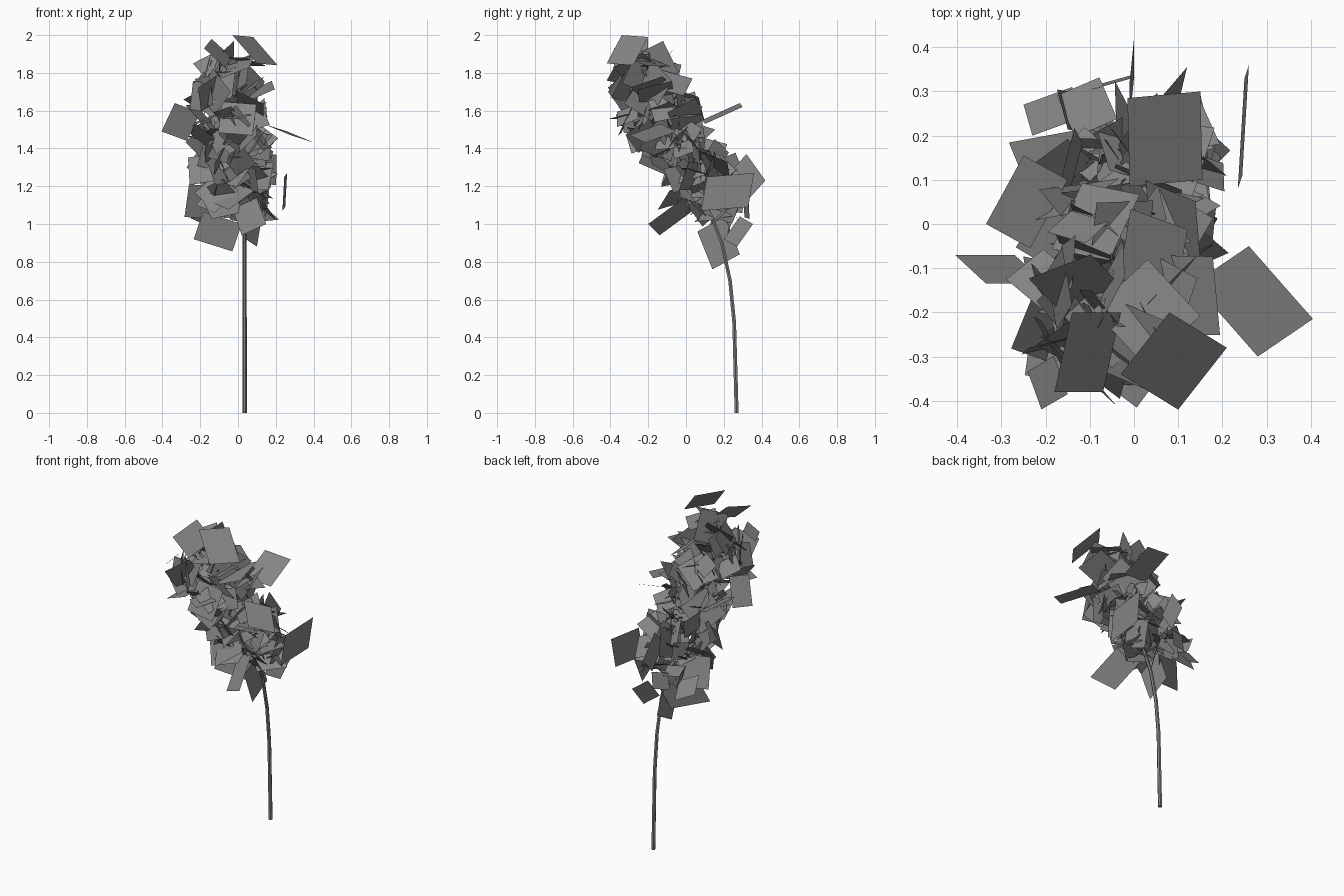
import bpy, bmesh, math, random
from mathutils import Vector, Matrix

if "Cube" in bpy.data.objects:
    bpy.data.objects.remove(bpy.data.objects["Cube"])

rng = random.Random(5)
grey = bpy.data.materials.new("dark_grey")
grey.diffuse_color = (.24, .24, .24, 1)
grey.use_nodes = True
grey.node_tree.nodes["Principled BSDF"].inputs["Base Color"].default_value = grey.diffuse_color


def tube(name, paths, radius):
    """Low-sided tube along one or more polylines of (x, y, z, taper)."""
    cu = bpy.data.curves.new(name, 'CURVE')
    cu.dimensions = '3D'
    cu.bevel_depth = radius
    cu.bevel_resolution = 1
    cu.use_fill_caps = True
    for pts in paths:
        sp = cu.splines.new('POLY')
        sp.points.add(len(pts) - 1)
        for p, (x, y, z, t) in zip(sp.points, pts):
            p.co = (x, y, z, 1)
            p.radius = t
        sp.use_smooth = False
    cu.materials.append(grey)
    ob = bpy.data.objects.new(name, cu)
    bpy.context.collection.objects.link(ob)


def card_object(name, cards):
    """One mesh holding loose four-cornered leaf cards."""
    bm = bmesh.new()
    for quad in cards:
        bm.faces.new([bm.verts.new(v) for v in quad])
    me = bpy.data.meshes.new(name)
    bm.to_mesh(me)
    bm.free()
    me.materials.append(grey)
    ob = bpy.data.objects.new(name, me)
    bpy.context.collection.objects.link(ob)


# Leaning trunk
trunk = [(.035, .268, 0, 1), (.035, .255, .48, .95), (.035, .233, .70, .9),
         (.035, .19, .90, .85), (.03, .12, 1.08, .8), (.02, .03, 1.3, .7),
         (-.01, -.1, 1.53, .6), (-.05, -.2, 1.73, .5), (-.08, -.25, 1.87, .4)]
tube("trunk", [trunk], .012)


def spine(z):
    """Trunk position at height z."""
    for a, b in zip(trunk, trunk[1:]):
        if z <= b[2]:
            f = (z - a[2]) / (b[2] - a[2])
            return Vector(a[:3]).lerp(Vector(b[:3]), f)
    return Vector(trunk[-1][:3])


# Twigs spread along the crown
twigs = []
for i in range(22):
    p = spine(1.02 + .036 * i)
    a = i * 2.4
    q = p + Vector((math.cos(a) * .12, math.sin(a) * .12, .07))
    twigs.append([(*p, 1), (*q, .5)])
tube("twigs", twigs, .006)

# Outlying leaf cards, each given by three corners
outer = [
    ((.26, -.05, 1.49), (.405, -.215, 1.43), (.28, -.30, 1.47)),
    ((0, .06, .96), (0, .14, .76), (0, .285, .84)),
    ((-.03, -.34, 2.0), (.08, -.2, 1.99), (.21, -.28, 1.84)),
    ((-.18, -.38, 1.93), (-.14, -.2, 1.98), (-.03, -.2, 1.88)),
    ((-.015, .285, 1.64), (.15, .3, 1.62), (.155, .1, 1.53)),
    ((-.405, -.07, 1.49), (-.335, -.135, 1.64), (-.2, -.135, 1.59)),
    ((.245, .11, 1.25), (.26, .36, 1.27), (.25, .33, 1.09)),
    ((-.01, .23, 1.27), (-.01, .32, 1.37), (0, .42, 1.23)),
    ((-.335, 0, 1.55), (-.25, .155, 1.5), (-.15, .1, 1.45)),
    ((-.235, .1, .92), (-.03, .19, .855), (.02, .24, 1.0)),
    ((.15, -.2, 1.0), (.02, -.14, .94), (-.03, .05, 1.08)),
    ((-.25, .27, 1.03), (-.23, .2, 1.12), (-.12, .24, 1.07)),
    ((.12, .355, 1.0), (.1, .27, .88), (.04, .2, .92)),
]
cards = []
for a, b, c in outer:
    a, b, c = Vector(a), Vector(b), Vector(c)
    cards.append([a, b, c, a + c - b])
card_object("outer_leaves", cards)

# Randomly turned square leaf cards filling the crown
cards = []
while len(cards) < 175:
    z = rng.uniform(1.06, 1.86)
    low = max(0, (1.5 - z) / .3)
    mid = max(0, 1 - abs(z - 1.65) / .25)
    c = spine(z) + Vector((-.035 - .01 * low, .045 * low - .03 * mid, 0))
    r, a = (.19 + .04 * mid) * math.sqrt(rng.random()), rng.uniform(0, math.tau)
    c += Vector((math.cos(a) * r * .9, math.sin(a) * r, 0))
    s = rng.uniform(.045, .095)
    n = Vector((rng.gauss(0, 1), rng.gauss(0, 1), rng.gauss(0, 1)))
    m = n.to_track_quat('Z', 'Y').to_matrix() @ Matrix.Rotation(rng.uniform(0, 1.57), 3, 'Z')
    quad = [c + m @ Vector((x * s, y * s, 0)) for x, y in ((-1, -1), (1, -1), (1, 1), (-1, 1))]
    if all(-.3 < v.x < .22 and -.42 < v.y < .34 and .96 < v.z < 1.97 for v in quad):
        cards.append(quad)
card_object("crown_leaves", cards)
